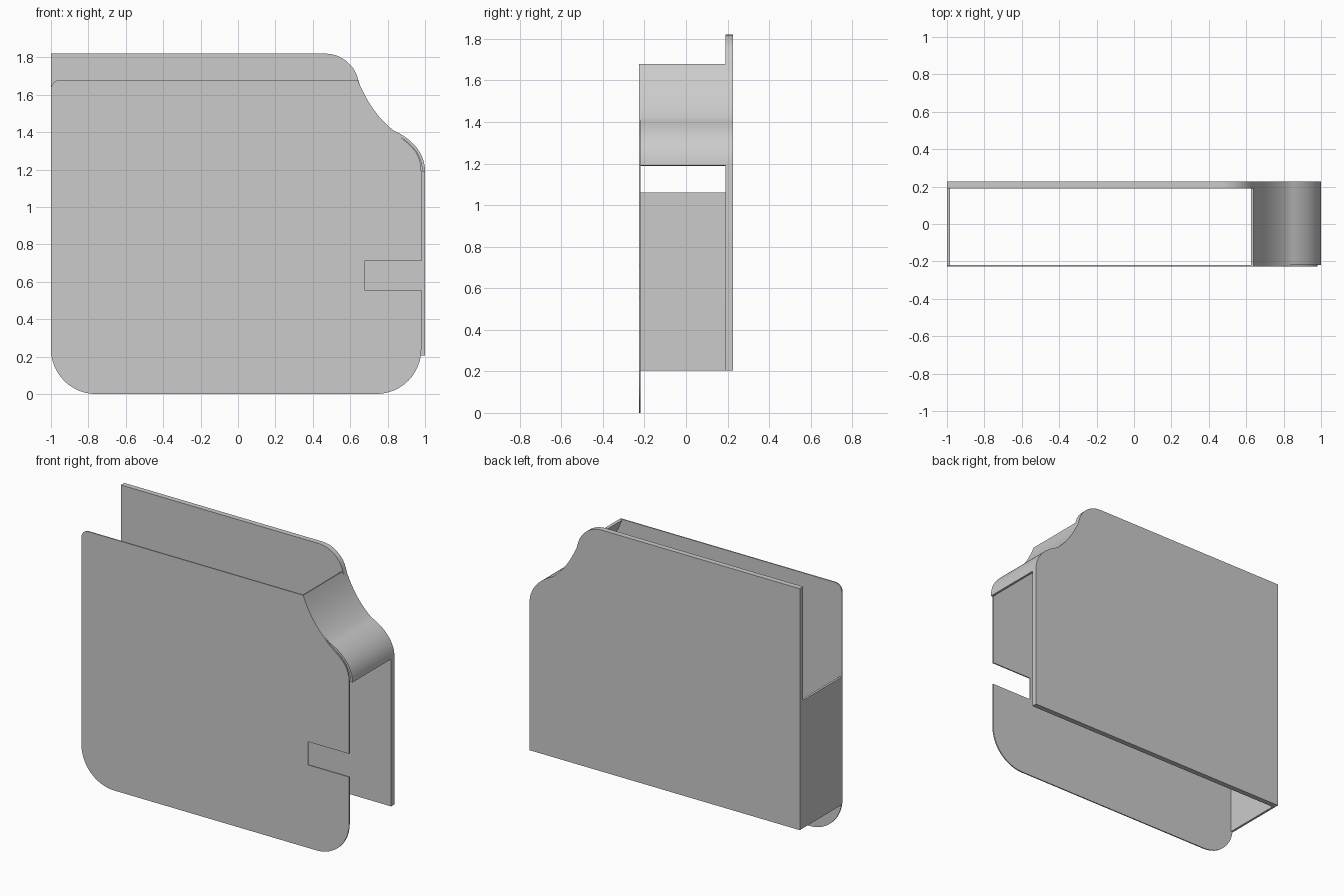
import bpy, bmesh, math
from mathutils import Vector
from mathutils.geometry import interpolate_bezier

cube = bpy.data.objects.get("Cube")
if cube:
    bpy.data.objects.remove(cube)

grey = bpy.data.materials.new("plain grey")
grey.use_nodes = True
colour = (0.6, 0.6, 0.6, 1)
grey.diffuse_color = colour
grey.node_tree.nodes["Principled BSDF"].inputs["Base Color"].default_value = colour

FRONT, FRONT_IN, BACK_IN, BACK = -0.226, -0.218, 0.19, 0.226
BASE = 0.205


def bezier(a, b, c, d, n=14):
    pts = interpolate_bezier(*[Vector((*p, 0)) for p in (a, b, c, d)], n)
    return [(p.x, p.y) for p in pts]


def arc(cx, cz, r, start, end, n=12):
    angles = [math.radians(start + (end - start) * i / n) for i in range(n + 1)]
    return [(cx + r * math.cos(t), cz + r * math.sin(t)) for t in angles]


def extrude(name, outline, y0, y1):
    """Solid from an x-z outline, running from y0 to y1."""
    bm = bmesh.new()
    face = bm.faces.new([bm.verts.new((x, y0, z)) for x, z in outline])
    side = bmesh.ops.extrude_face_region(bm, geom=[face])["geom"]
    bmesh.ops.translate(bm, vec=(0, y1 - y0, 0),
                        verts=[g for g in side if isinstance(g, bmesh.types.BMVert)])
    bmesh.ops.recalc_face_normals(bm, faces=bm.faces)
    mesh = bpy.data.meshes.new(name)
    bm.to_mesh(mesh)
    bm.free()
    mesh.materials.append(grey)
    obj = bpy.data.objects.new(name, mesh)
    bpy.context.collection.objects.link(obj)
    bpy.ops.object.select_all(action="DESELECT")
    obj.select_set(True)
    bpy.context.view_layer.objects.active = obj
    bpy.ops.object.shade_smooth_by_angle(angle=math.radians(30))
    return obj


# Shared S-shaped shoulder, from the top down to the right edge
scoop = bezier((0.64, 1.68), (0.68, 1.58), (0.74, 1.48), (0.83, 1.41))
bulge = bezier((0.83, 1.41), (0.93, 1.365), (1, 1.29), (1, 1.19))
shoulder = scoop + bulge[1:]

# Thick back plate with a rounded top corner
extrude("back_plate",
        [(-1, BASE), (-1, 1.82)] + arc(0.465, 1.637, 0.183, 90, 18)
        + shoulder[1:] + [(1, BASE)], BACK_IN, BACK)

# Thin front plate with rounded lower corners and a side slot
front_bulge = bezier((0.8, 1.437), (0.85, 1.36), (0.98, 1.34), (0.98, 1.19))
slot = [(0.98, 0.71), (0.675, 0.71), (0.675, 0.555), (0.98, 0.555)]
extrude("front_plate",
        arc(-0.95, 1.63, 0.05, 180, 90, 6)
        + [p for p in scoop if p[0] < 0.79] + front_bulge + slot
        + arc(0.74, 0.24, 0.24, 0, -90) + arc(-0.76, 0.24, 0.24, -90, -180),
        FRONT, FRONT_IN)

# Curved wall under the shoulder
inner = []
for i, (x, z) in enumerate(shoulder):
    a = Vector(shoulder[max(i - 1, 0)])
    b = Vector(shoulder[min(i + 1, len(shoulder) - 1)])
    t = (b - a).normalized()
    inner.append((x + t.y * 0.015, z - t.x * 0.015))
extrude("shoulder_wall", shoulder + inner[::-1], FRONT_IN, BACK_IN)

# Flat wall on the lower part of the opposite edge
extrude("side_wall", [(-1, BASE), (-0.985, BASE), (-0.985, 1.06), (-1, 1.06)],
        FRONT_IN, BACK_IN)
